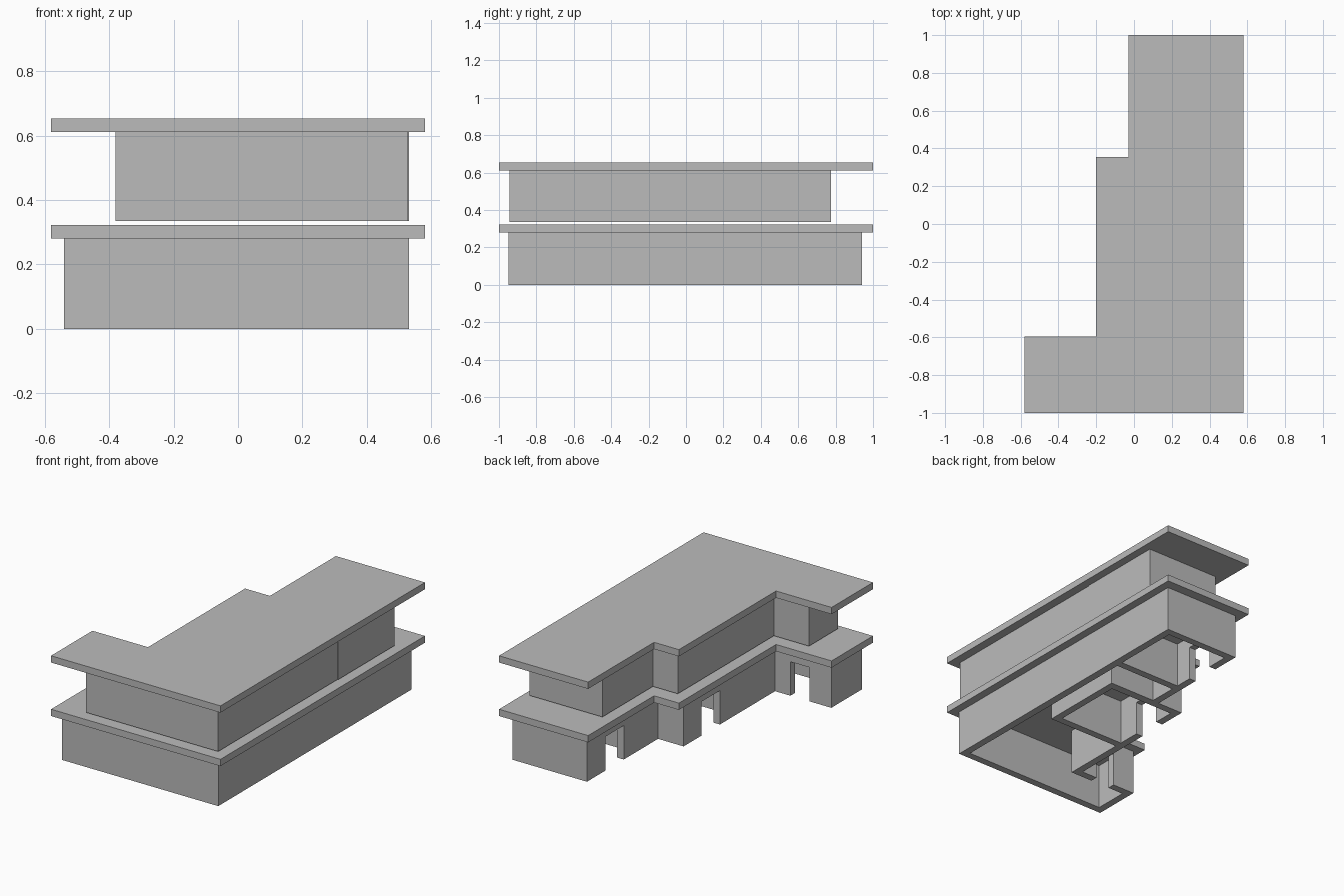
import bpy
import bmesh

cube = bpy.data.objects.get("Cube")
if cube:
    bpy.data.objects.remove(cube, do_unlink=True)

# Single plain grey
grey = bpy.data.materials.new("plain_grey")
grey.use_nodes = True
colour = (0.5, 0.5, 0.5, 1)
grey.diffuse_color = colour
grey.node_tree.nodes["Principled BSDF"].inputs["Base Color"].default_value = colour


def prism(name, outline, z0, z1):
    """Extrude a counter-clockwise floor outline from z0 to z1."""
    bm = bmesh.new()
    base = bm.faces.new([bm.verts.new((x, y, z0)) for x, y in outline])
    top = bmesh.ops.extrude_face_region(bm, geom=[base], use_keep_orig=True)
    for item in top["geom"]:
        if isinstance(item, bmesh.types.BMVert):
            item.co.z = z1
    bmesh.ops.recalc_face_normals(bm, faces=bm.faces)
    mesh = bpy.data.meshes.new(name)
    bm.to_mesh(mesh)
    bm.free()
    mesh.materials.append(grey)
    obj = bpy.data.objects.new(name, mesh)
    bpy.context.collection.objects.link(obj)
    return obj


def carve(target, x0, x1, y0, y1, top):
    """Cut a box-shaped room or doorway, open at the floor."""
    cutter = prism("cutter", [(x0, y0), (x1, y0), (x1, y1), (x0, y1)], -0.1, top)
    cutter.hide_render = True
    mod = target.modifiers.new("cut", "BOOLEAN")
    mod.operation = "DIFFERENCE"
    mod.solver = "EXACT"
    mod.object = cutter
    graph = bpy.context.evaluated_depsgraph_get()
    result = bpy.data.meshes.new_from_object(target.evaluated_get(graph))
    target.modifiers.clear()
    target.data = result
    bpy.data.objects.remove(cutter, do_unlink=True)


# Ground floor walls
ground = prism("ground_floor_walls", [
    (-0.54, -0.95), (0.53, -0.95), (0.53, 0.94), (0.02, 0.94),
    (0.02, 0.245), (-0.155, 0.245), (-0.155, -0.65), (-0.54, -0.65)], 0, 0.281)

# Rooms: wing, front hall, corridor, cross passage, middle room, back room
for room in [(-0.495, 0.485, -0.905, -0.695), (-0.11, 0.484, -0.8, -0.295),
             (0.38, 0.483, -0.4, 0.425), (0.065, 0.482, 0.25, 0.424),
             (-0.11, 0.335, -0.25, 0.2), (0.065, 0.485, 0.47, 0.895)]:
    carve(ground, *room, 0.4)

# Doorways: wing, middle room, back room
for door in [(-0.39, -0.26, -0.75, -0.6), (-0.2, -0.06, -0.11, 0.07),
             (-0.03, 0.1, 0.58, 0.76)]:
    carve(ground, *door, 0.21)

# Two matching overhanging slabs
slab_outline = [(-0.58, -1), (0.58, -1), (0.58, 1), (-0.03, 1),
                (-0.03, 0.355), (-0.2, 0.355), (-0.2, -0.595), (-0.58, -0.595)]
prism("floor_slab", slab_outline, 0.28, 0.322)
prism("roof_slab", slab_outline, 0.611, 0.653)

# Upper floor, raised slightly off the slab, with a shallow step on its long side
prism("upper_floor_walls", [
    (-0.38, -0.945), (0.526, -0.945), (0.526, 0.22), (0.53, 0.22),
    (0.53, 0.775), (0.03, 0.775), (0.03, 0.28), (-0.14, 0.28),
    (-0.14, -0.66), (-0.38, -0.66)], 0.335, 0.612)
